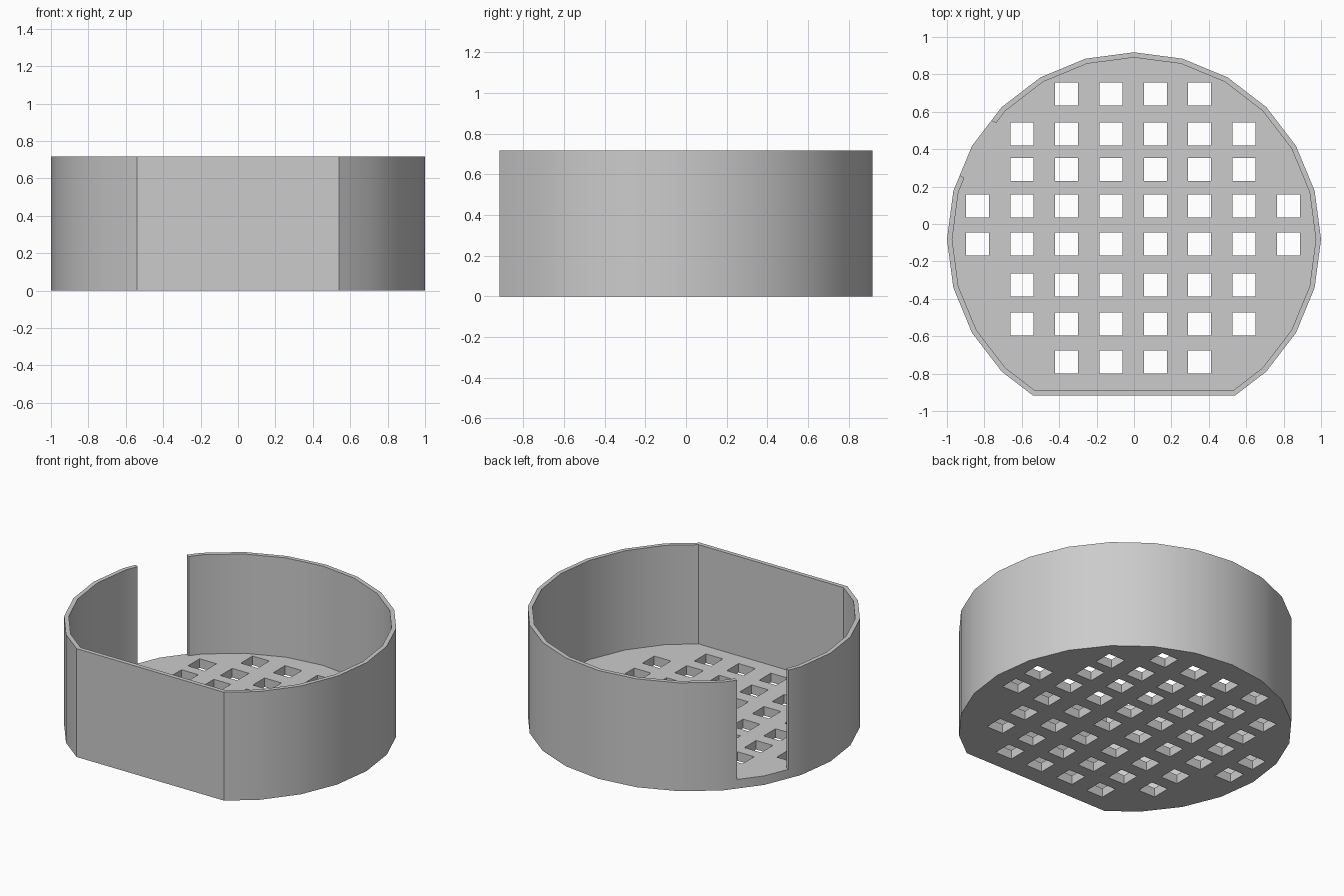
import bpy, bmesh, math
from mathutils import Matrix, Vector

cube = bpy.data.objects.get("Cube")
if cube:
    bpy.data.objects.remove(cube, do_unlink=True)

CENTRE = Vector((0, -0.082, 0))
HEIGHT, FLOOR, WALL = 0.717, 0.06, 0.028

grey = bpy.data.materials.new("plain grey")
grey.use_nodes = True
colour = (0.6, 0.6, 0.6, 1)
grey.diffuse_color = colour
grey.node_tree.nodes["Principled BSDF"].inputs["Base Color"].default_value = colour


def make_object(name, bm):
    bmesh.ops.recalc_face_normals(bm, faces=bm.faces)
    mesh = bpy.data.meshes.new(name)
    bm.to_mesh(mesh)
    bm.free()
    mesh.materials.append(grey)
    obj = bpy.data.objects.new(name, mesh)
    bpy.context.collection.objects.link(obj)
    return obj


def flat_sided_prism(name, inset, bottom, top):
    """24-sided disc with its front cut flat, extruded upwards."""
    bm = bmesh.new()
    bmesh.ops.create_circle(bm, cap_ends=True, segments=24, radius=1 - inset,
                            matrix=Matrix.Translation(CENTRE + Vector((0, 0, bottom))))
    bmesh.ops.bisect_plane(bm, geom=bm.verts[:] + bm.edges[:] + bm.faces[:],
                           plane_co=(0, -0.918 + inset, 0), plane_no=(0, -1, 0),
                           clear_outer=True)
    new = bmesh.ops.extrude_face_region(bm, geom=bm.faces[:])["geom"]
    bmesh.ops.translate(bm, vec=(0, 0, top - bottom),
                        verts=[v for v in new if isinstance(v, bmesh.types.BMVert)])
    return make_object(name, bm)


def add_box(bm, centre, size, turn=0):
    bmesh.ops.create_cube(bm, size=1, matrix=Matrix.Translation(centre)
                          @ Matrix.Rotation(turn, 4, "Z") @ Matrix.Diagonal((*size, 1)))


# Body and hollow
basket = flat_sided_prism("round_basket", 0, 0, HEIGHT)
hollow = flat_sided_prism("hollow_cutter", WALL, FLOOR, HEIGHT + 0.2)

# Slot through the wall at the back
bm = bmesh.new()
angle = math.radians(150)
outward = Vector((math.cos(angle), math.sin(angle), 0))
add_box(bm, CENTRE + outward * 0.95 + Vector((0, 0, FLOOR + 0.5)), (0.4, 0.338, 1), angle)
slot = make_object("slot_cutter", bm)

# Grid of square floor holes, rows listed back to front with their hole count
bm = bmesh.new()
rows = [(0.695, 4), (0.481, 6), (0.291, 6), (0.096, 8),
        (-0.107, 8), (-0.326, 6), (-0.535, 6), (-0.738, 4)]
for y, count in rows:
    for i in range(count):
        x = -0.005 + (i - (count - 1) / 2) * 0.2376
        add_box(bm, (x, y, FLOOR / 2), (0.123, 0.123, FLOOR * 2))
holes = make_object("hole_cutter", bm)

# Cut the body, then discard the cutters
for cutter in (hollow, slot, holes):
    cutter.hide_render = True
    mod = basket.modifiers.new(cutter.name, "BOOLEAN")
    mod.operation, mod.solver, mod.object = "DIFFERENCE", "EXACT", cutter
bpy.context.view_layer.update()
graph = bpy.context.evaluated_depsgraph_get()
result = bpy.data.meshes.new_from_object(basket.evaluated_get(graph))
basket.modifiers.clear()
basket.data = result
result.name = "round_basket"
for cutter in (hollow, slot, holes):
    bpy.data.objects.remove(cutter, do_unlink=True)

# Smooth round walls with sharp rims and corners
bpy.ops.object.select_all(action="DESELECT")
basket.select_set(True)
bpy.context.view_layer.objects.active = basket
bpy.ops.object.shade_smooth_by_angle(angle=math.radians(30))
